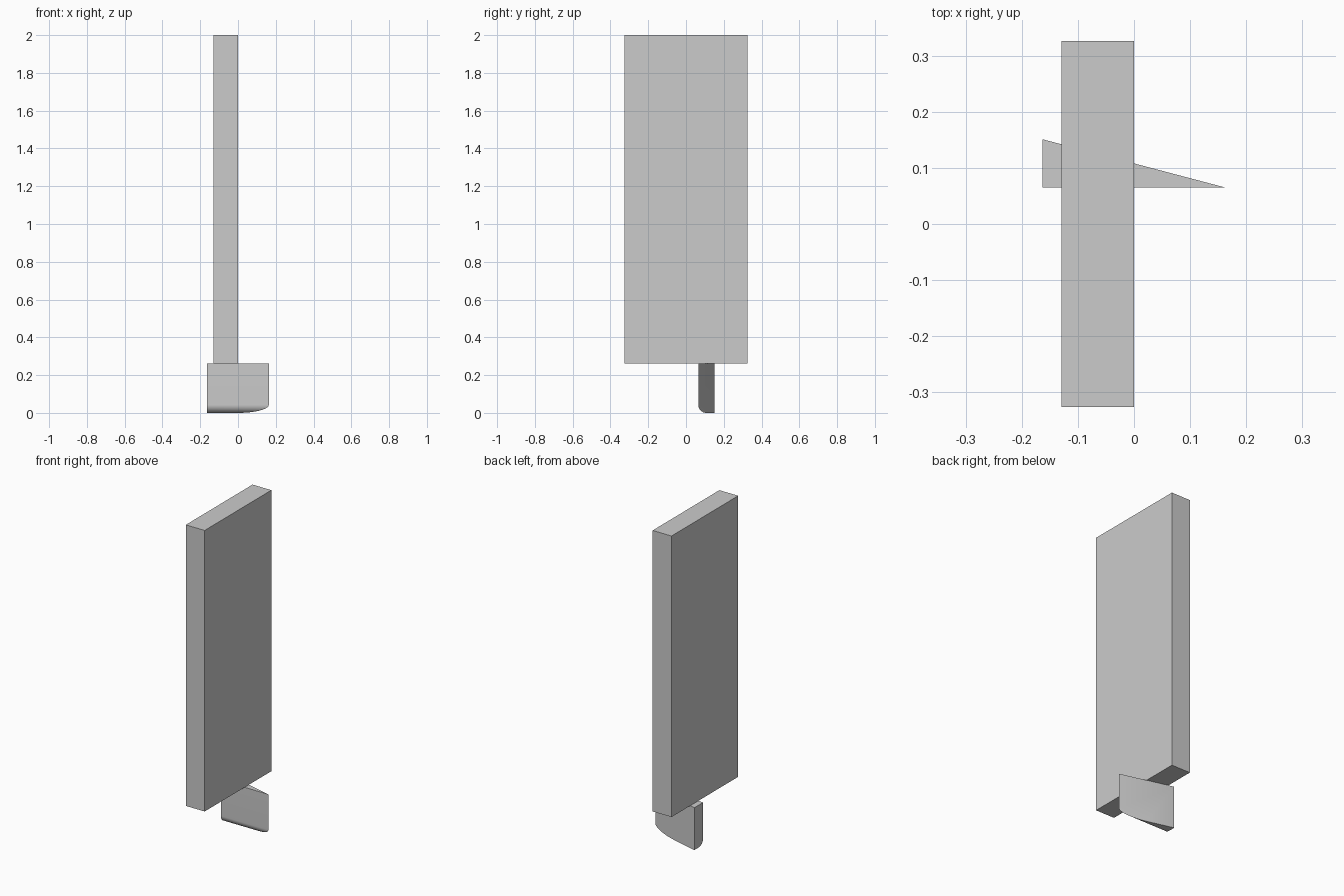
import bpy
import bmesh
import math
from mathutils import Vector

cube = bpy.data.objects.get("Cube")
if cube:
    bpy.data.objects.remove(cube, do_unlink=True)

grey = bpy.data.materials.new("plain_grey")
grey.use_nodes = True
colour = (0.6, 0.6, 0.6, 1.0)
grey.diffuse_color = colour
grey.node_tree.nodes["Principled BSDF"].inputs["Base Color"].default_value = colour


def add_object(name, bm):
    bmesh.ops.recalc_face_normals(bm, faces=bm.faces)
    mesh = bpy.data.meshes.new(name)
    bm.to_mesh(mesh)
    bm.free()
    mesh.materials.append(grey)
    obj = bpy.data.objects.new(name, mesh)
    bpy.context.collection.objects.link(obj)
    return obj


def box(lo, hi):
    bm = bmesh.new()
    bmesh.ops.create_cube(bm, size=1)
    for v in bm.verts:
        v.co = [b if c > 0 else a for c, a, b in zip(v.co, lo, hi)]
    return bm


JOIN = 0.262      # height where panel meets foot
HALF = 0.163      # half length of the foot
FRONT, BACK = 0.065, 0.151

# Upright panel
add_object("panel", box((-0.129, -0.326, JOIN), (0, 0.326, 2)))

# Wedge foot: block with a rounded lower front edge, sliced along its diagonal
bm = box((-HALF, FRONT, 0), (HALF, BACK, JOIN))
edge = [e for e in bm.edges
        if all(v.co.z < 0.001 and v.co.y < FRONT + 0.001 for v in e.verts)]
bmesh.ops.bevel(bm, geom=edge, offset=0.043, segments=16, profile=0.5, affect='EDGES')
cut = bmesh.ops.bisect_plane(
    bm, geom=bm.verts[:] + bm.edges[:] + bm.faces[:],
    plane_co=Vector((HALF, FRONT, 0)),
    plane_no=Vector((BACK - FRONT, 2 * HALF, 0)), clear_outer=True)
rim = [e for e in bm.edges if e.is_boundary]
bmesh.ops.holes_fill(bm, edges=rim, sides=0)
foot = add_object("wedge_foot", bm)

bpy.ops.object.select_all(action='DESELECT')
foot.select_set(True)
bpy.context.view_layer.objects.active = foot
bpy.ops.object.shade_smooth_by_angle(angle=math.radians(30))
